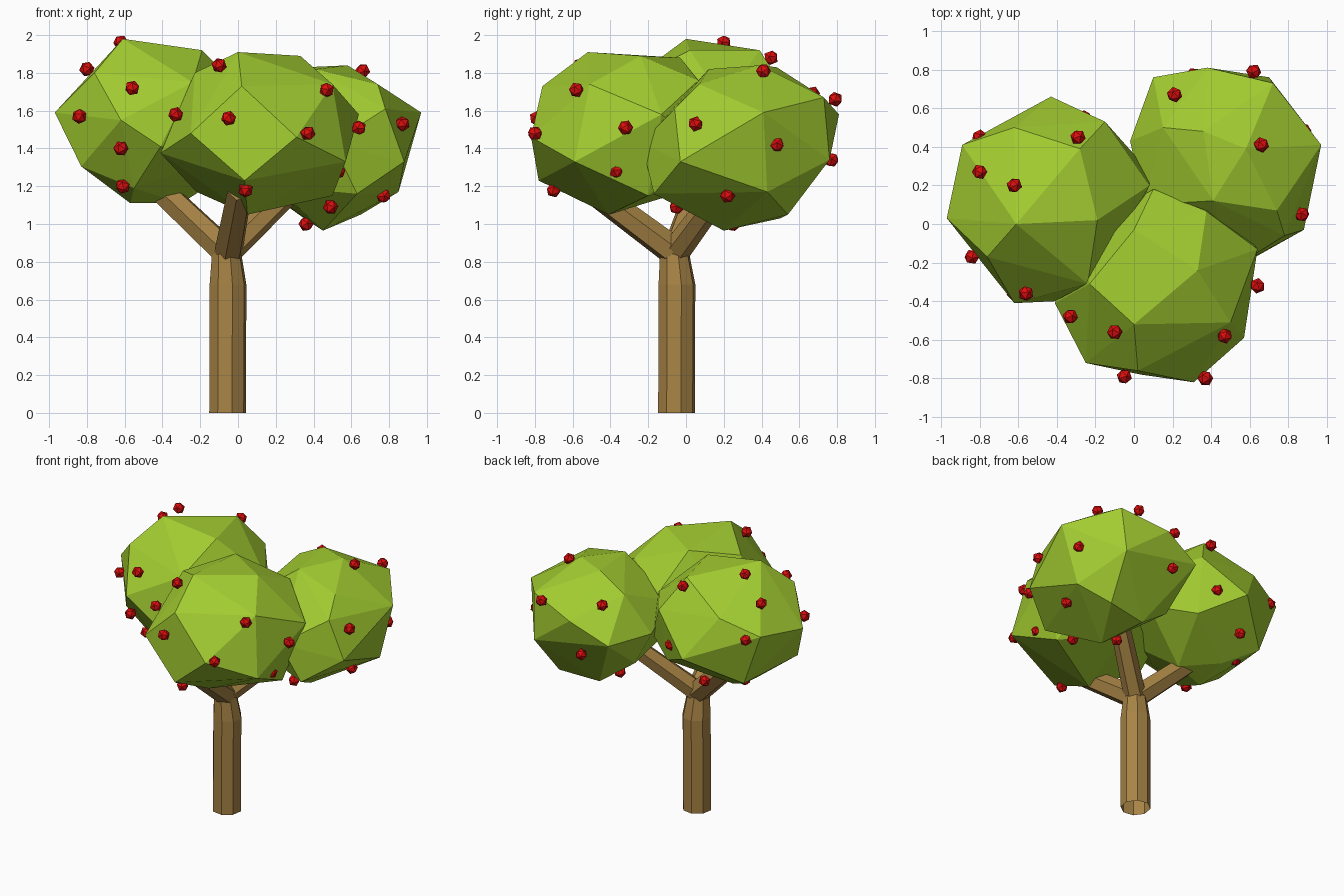
import bpy, bmesh, random
from mathutils import Vector, Euler

random.seed(4)


def material(name, rgb):
    m = bpy.data.materials.new(name)
    m.diffuse_color = (*rgb, 1)
    return m


BARK = material("bark", (0.39, 0.23, 0.06))
LEAF = material("leaf", (0.36, 0.60, 0.03))
RED = material("red", (0.72, 0.004, 0.004))


def make_object(name, bm, mat):
    bmesh.ops.recalc_face_normals(bm, faces=bm.faces)
    me = bpy.data.meshes.new(name)
    bm.to_mesh(me)
    bm.free()
    me.materials.append(mat)
    ob = bpy.data.objects.new(name, me)
    bpy.context.collection.objects.link(ob)
    return ob


def limb(name, sections, sides, tilt=True):
    """Faceted open tube through (x, y, z, radius) sections."""
    axis = Vector(sections[-1][:3]) - Vector(sections[0][:3])
    q = Vector((0, 0, 1)).rotation_difference(axis)
    if not tilt:
        q.identity()
    bm = bmesh.new()
    rings = []
    for x, y, z, r in sections:
        ring = []
        for i in range(sides):
            p = Vector((r, 0, 0))
            p.rotate(Euler((0, 0, (i + 0.3) * 6.283185 / sides)))
            ring.append(bm.verts.new(Vector((x, y, z)) + q @ p))
        rings.append(ring)
    for a, b in zip(rings, rings[1:]):
        for i in range(sides):
            j = (i + 1) % sides
            bm.faces.new((a[i], a[j], b[j], b[i]))
    bm.faces.new(rings[-1])
    return make_object(name, bm, BARK)


def crown(name, corners):
    """Chunky leaf ball: convex hull around a few corner points."""
    bm = bmesh.new()
    for c in corners:
        bm.verts.new(c)
    bmesh.ops.convex_hull(bm, input=bm.verts)
    loose = [v for v in bm.verts if not v.link_faces]
    bmesh.ops.delete(bm, geom=loose, context='VERTS')
    return make_object(name, bm, LEAF)


# Trunk and three branches
limb("trunk", [(-0.055, -0.050, 0, 0.1), (-0.053, -0.048, 0.68, 0.1),
               (-0.06, -0.06, 0.84, 0.08)], 8, tilt=False)
limb("left_branch", [(-0.07, -0.05, 0.86, 0.08), (-0.46, 0.08, 1.23, 0.07)], 6)
limb("front_branch", [(-0.05, -0.07, 0.86, 0.08), (0.01, -0.5, 1.18, 0.07)], 6)
limb("right_branch", [(-0.05, -0.05, 0.86, 0.075), (0.3, 0.2, 1.2, 0.065)], 6)

# Leaf crowns
crown("left_crown", [
    (-0.61, 0.00, 1.98), (-0.19, 0.02, 1.92), (-0.28, 0.39, 1.92),
    (-0.76, -0.17, 1.80), (-0.97, 0.03, 1.59), (-0.89, 0.41, 1.65),
    (-0.83, -0.11, 1.305), (-0.62, -0.41, 1.55), (-0.41, -0.40, 1.41),
    (-0.24, -0.31, 1.75), (0.09, 0.26, 1.36), (0.08, 0.20, 1.65),
    (-0.15, 0.53, 1.70), (-0.43, 0.66, 1.46), (-0.57, 0.00, 1.11),
    (-0.30, 0.10, 1.11), (-0.55, -0.20, 1.19), (-0.75, 0.40, 1.27),
    (-0.17, 0.46, 1.31), (-0.10, -0.20, 1.35), (-0.62, 0.50, 1.75),
    (-0.55, 0.25, 1.16)])
crown("front_crown", [
    (0.00, -0.52, 1.91), (0.33, -0.24, 1.89), (0.375, 0.065, 1.76),
    (0.10, 0.18, 1.62), (0.02, -0.76, 1.73), (0.50, -0.51, 1.74),
    (0.64, -0.13, 1.58), (0.57, -0.59, 1.33), (0.31, -0.82, 1.46),
    (-0.23, -0.31, 1.80), (-0.25, -0.72, 1.48), (-0.41, -0.41, 1.375),
    (0.035, -0.78, 1.23), (0.05, -0.41, 1.05), (0.50, -0.20, 1.15),
    (-0.22, -0.20, 1.17), (0.15, 0.08, 1.20), (-0.30, -0.05, 1.45),
    (0.45, 0.10, 1.40), (0.00, -0.03, 1.88)])
crown("right_crown", [
    (0.58, 0.39, 1.84), (0.41, 0.12, 1.82), (0.74, 0.07, 1.74),
    (0.97, 0.41, 1.59), (0.88, -0.03, 1.33), (0.85, 0.43, 1.17),
    (0.65, 0.54, 1.05), (0.45, 0.20, 0.965), (0.35, 0.50, 1.03),
    (0.10, 0.45, 1.21), (0.63, -0.17, 1.16), (0.50, -0.235, 1.43),
    (0.78, -0.06, 1.61), (0.38, 0.81, 1.58), (0.72, 0.73, 1.67),
    (0.70, 0.76, 1.34), (0.10, 0.76, 1.45), (-0.02, 0.43, 1.45),
    (0.15, 0.50, 1.72), (0.20, 0.00, 1.20), (0.05, 0.10, 1.55),
    (0.36, 0.48, 1.83)])

# Fruit scattered over the crowns
FRUIT = [
    (-0.62, 0.20, 1.96), (-0.80, 0.27, 1.82), (-0.56, -0.36, 1.72),
    (-0.10, -0.56, 1.84), (-0.84, -0.17, 1.57), (-0.33, -0.48, 1.58),
    (-0.62, -0.36, 1.40), (-0.61, -0.19, 1.20), (-0.05, -0.79, 1.56),
    (0.47, -0.58, 1.71), (0.37, -0.80, 1.48), (0.64, -0.32, 1.51),
    (0.66, 0.41, 1.81), (0.87, 0.05, 1.53), (0.53, -0.37, 1.28),
    (0.49, -0.05, 1.09), (0.36, 0.25, 1.00), (0.04, -0.70, 1.18),
    (0.77, 0.22, 1.15), (0.62, 0.79, 1.66), (-0.29, 0.45, 1.88),
    (0.21, 0.67, 1.69), (0.88, 0.48, 1.42), (-0.80, 0.45, 1.62),
    (-0.66, 0.26, 1.22), (-0.50, 0.50, 1.26), (-0.26, 0.55, 1.48),
    (0.31, 0.77, 1.34),
]
for i, p in enumerate(FRUIT):
    bm = bmesh.new()
    bmesh.ops.create_icosphere(bm, subdivisions=1, radius=0.041)
    spin = Euler([random.uniform(0, 6) for _ in range(3)])
    for v in bm.verts:
        v.co.rotate(spin)
        v.co += Vector(p)
    make_object(f"fruit_{i + 1}", bm, RED)
